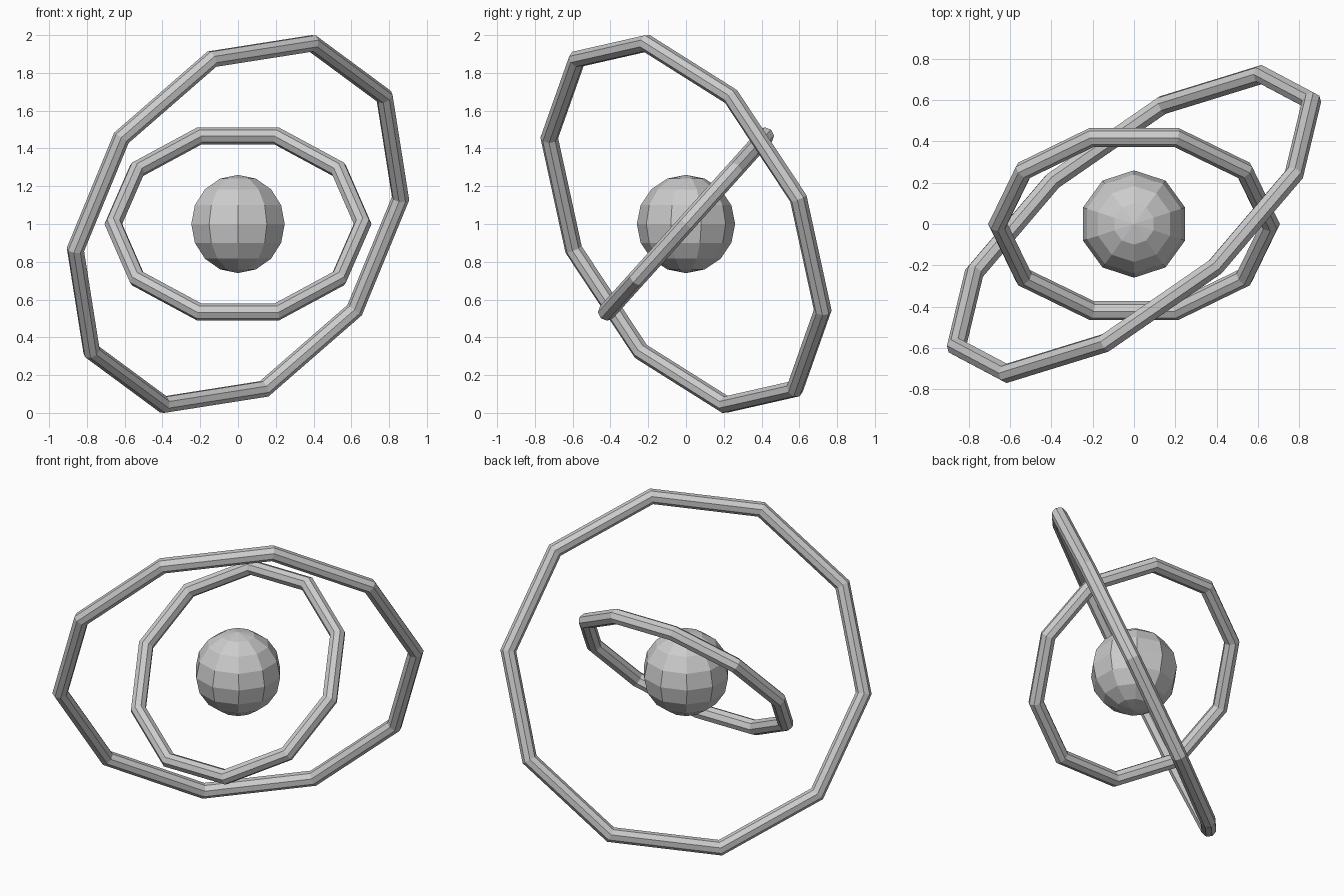
import bpy
from math import radians
from mathutils import Matrix

if "Cube" in bpy.data.objects:
    bpy.data.objects.remove(bpy.data.objects["Cube"])

CENTRE = (0, 0, 1)


def ring(name, radius, tube, tilt, turn, spin=0):
    """Low-poly hoop, spun about its own axis, then tilted and turned."""
    bpy.ops.mesh.primitive_torus_add(
        major_segments=10, minor_segments=8,
        major_radius=radius, minor_radius=tube, location=CENTRE)
    ob = bpy.context.object
    ob.name = name
    ob.data.transform(Matrix.Rotation(radians(spin), 4, 'Z'))
    ob.rotation_euler = (radians(tilt), 0, radians(turn))
    bpy.ops.object.shade_flat()
    return ob


# Central ball
bpy.ops.mesh.primitive_uv_sphere_add(
    segments=10, ring_count=8, radius=0.26, location=CENTRE)
bpy.context.object.name = "core_ball"
bpy.ops.object.shade_flat()

# Two tilted hoops around the ball
ring("inner_ring", 0.66, 0.047, 48, 0)
ring("outer_ring", 1.055, 0.047, 113, 37.8, 8)
